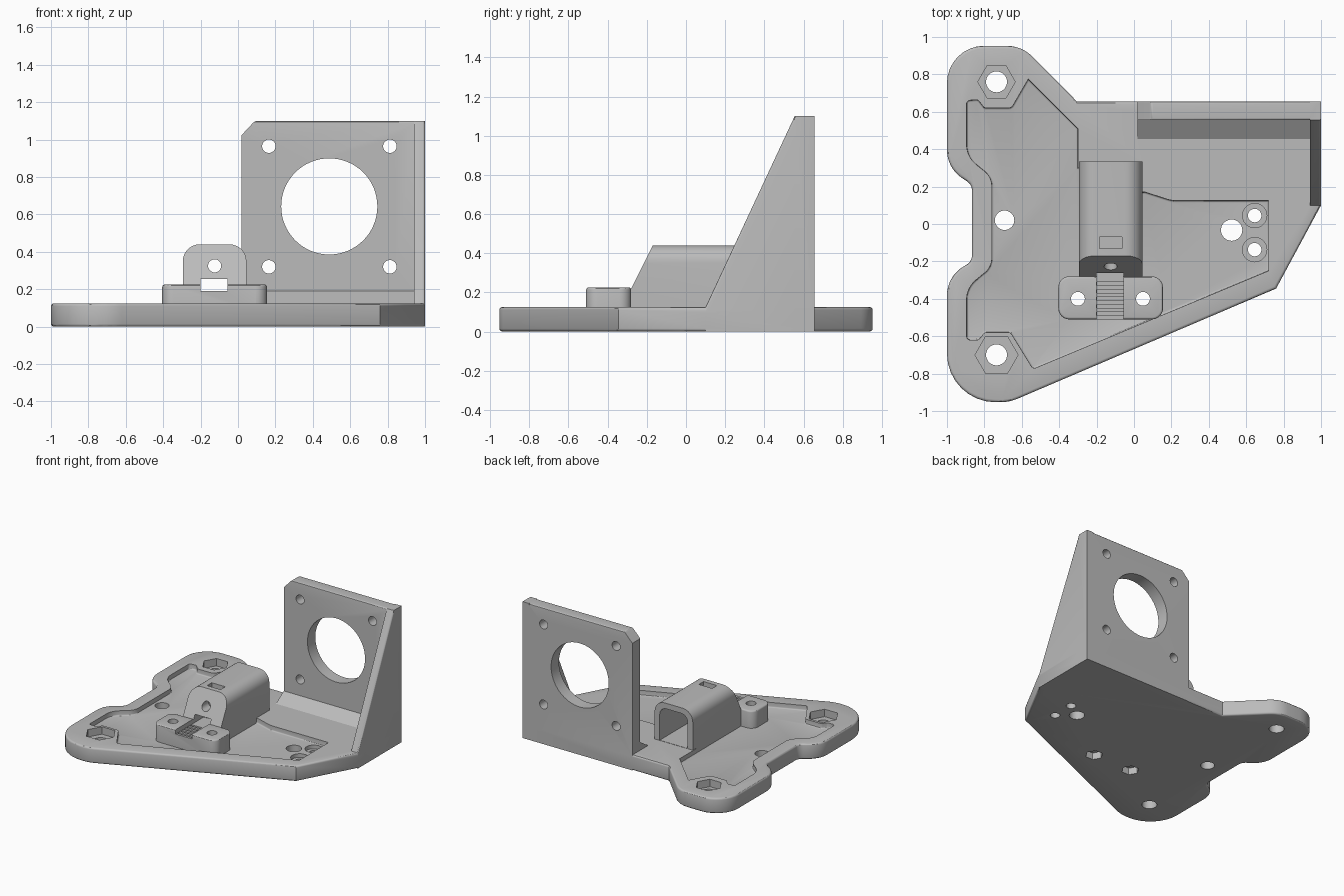
import bpy, bmesh, math
from mathutils import Vector

old = bpy.data.objects.get("Cube")
if old:
    bpy.data.objects.remove(old, do_unlink=True)

grey = bpy.data.materials.new("plain grey")
grey.use_nodes = True
COLOUR = (0.5, 0.5, 0.5, 1)
grey.diffuse_color = COLOUR
grey.node_tree.nodes["Principled BSDF"].inputs["Base Color"].default_value = COLOUR


def rounded(points, steps=8):
    """Outline from (u, v, corner radius) points."""
    out = []
    for i, p in enumerate(points):
        c = Vector(p[:2])
        r = p[2] if len(p) > 2 else 0
        if not r:
            out.append(c)
            continue
        a = (Vector(points[i - 1][:2]) - c).normalized()
        b = (Vector(points[(i + 1) % len(points)][:2]) - c).normalized()
        half = a.angle(b) / 2
        mid = c + (a + b).normalized() * (r / math.sin(half))
        s = c + a * (r / math.tan(half)) - mid
        e = c + b * (r / math.tan(half)) - mid
        turn = math.atan2(s.x * e.y - s.y * e.x, s.dot(e))
        for k in range(steps + 1):
            t = turn * k / steps
            out.append(mid + Vector((s.x * math.cos(t) - s.y * math.sin(t),
                                     s.x * math.sin(t) + s.y * math.cos(t))))
    return out


def ring(u, v, r, sides=32):
    return [Vector((u + r * math.cos(math.tau * k / sides),
                    v + r * math.sin(math.tau * k / sides))) for k in range(sides)]


def rect(u0, u1, v0, v1, r=0):
    return rounded([(u0, v0, r), (u1, v0, r), (u1, v1, r), (u0, v1, r)])


def prism(name, outline, axis, lo, hi, bevel=0, rule=None, move=None):
    """Extrude an outline along an axis; bevel the edges that obey the rule."""
    place = {"x": lambda p, w: (w, p.x, p.y),
             "y": lambda p, w: (p.x, w, p.y),
             "z": lambda p, w: (p.x, p.y, w)}[axis]
    bm = bmesh.new()
    low = [bm.verts.new(place(p, lo)) for p in outline]
    high = [bm.verts.new(place(p, hi)) for p in outline]
    bm.faces.new(low)
    bm.faces.new(high)
    for i in range(len(low)):
        bm.faces.new((low[i - 1], low[i], high[i], high[i - 1]))
    for v in bm.verts:
        if move:
            move(v.co)
    bmesh.ops.recalc_face_normals(bm, faces=bm.faces)
    if bevel:
        edges = [e for e in bm.edges if rule(e.verts[0].co, e.verts[1].co)]
        bmesh.ops.bevel(bm, geom=edges, offset=bevel, segments=3, profile=0.5, affect="EDGES")
    mesh = bpy.data.meshes.new(name)
    bm.to_mesh(mesh)
    bm.free()
    mesh.materials.append(grey)
    obj = bpy.data.objects.new(name, mesh)
    bpy.context.collection.objects.link(obj)
    return obj


def combine(body, other, operation):
    mod = body.modifiers.new(operation, "BOOLEAN")
    mod.operation, mod.solver, mod.object = operation, "EXACT", other
    bpy.context.view_layer.objects.active = body
    bpy.ops.object.modifier_apply(modifier=mod.name)
    bpy.data.objects.remove(other, do_unlink=True)


def level(z):
    return lambda a, b: abs(a.z - z) < 1e-4 and abs(b.z - z) < 1e-4


THICK = 0.125
BACK = 0.655

# Base plate with rounded rims
plate = prism("mounting_bracket", rounded([
    (-1, 0.953, 0.2), (-0.6, 0.953, 0.2), (-0.305, BACK), (1, BACK), (1, 0.1),
    (0.76, -0.345), (-0.667, -0.953, 0.25), (-1, -0.953, 0.26),
    (-1, -0.28, 0.18), (-0.866, -0.2, 0.06), (-0.866, 0.21, 0.06), (-1, 0.3, 0.18)]),
    "z", 0, THICK, 0.015, lambda a, b: abs(a.z - b.z) < 1e-4)

# Shallow pocket in the top of the plate
pocket = prism("pocket", rounded([
    (-0.3, 0.51), (-0.565, 0.775), (-0.655, 0.62, 0.03), (-0.8, 0.62, 0.02),
    (-0.835, 0.665, 0.02), (-0.895, 0.66, 0.02), (-0.895, 0.36, 0.14), (-0.76, 0.25, 0.1),
    (-0.76, -0.23, 0.1), (-0.895, -0.34, 0.14), (-0.895, -0.62, 0.02), (-0.83, -0.62, 0.02),
    (-0.8, -0.58, 0.02), (-0.66, -0.58, 0.02), (-0.54, -0.775, 0.02), (0.72, -0.25),
    (0.72, 0.125), (0.2, 0.125, 0.15), (0.06, 0.17), (0, 0.17), (0, 0.3), (-0.3, 0.3)]),
    "z", 0.085, 0.2, 0.01, level(0.085))
combine(plate, pocket, "DIFFERENCE")

# Upright motor wall, its foot fillet and the side gusset
parts = [
    prism("motor_wall", rounded([(0.02, 0), (1, 0), (1, 1.1), (0.09, 1.1), (0.02, 1.025)]),
          "y", 0.555, BACK, 0.012,
          lambda a, b: min(a.z, b.z) > 1 and max(a.x, b.x) < 1.01 and (a.z + b.z > 2.19)),
    prism("wall_foot", rounded([(0.455, 0.1), (0.455, THICK), (0.555, 0.19), (0.6, 0.19), (0.6, 0.1)]),
          "x", 0.02, 0.96),
    prism("side_gusset", rounded([(0.1, 0), (0.1, THICK), (0.555, 1.1), (BACK, 1.1), (BACK, 0)]),
          "x", 0.94, 1, 0.012,
          lambda a, b: a.x + b.x > 1.99 and max(a.y, b.y) < 0.6 and a.z + b.z > 1.2),
]


# Hollow housing with a leaning front
def lean(co):
    if co.y < 0:
        co.y = -0.28 + (co.z - 0.22) * 0.5


parts.append(prism("housing", rounded([(-0.295, 0.04), (0.045, 0.04), (0.045, 0.44, 0.09),
                                       (-0.295, 0.44, 0.09)]), "y", -0.3, 0.335, move=lean))
# Clamp block in front of the housing
parts.append(prism("clamp_block", rect(-0.405, 0.155, -0.51, -0.28, 0.06), "z", 0.04, 0.225,
                   0.012, level(0.225)))
for part in parts:
    combine(plate, part, "UNION")

cuts = []


def hole(u, v, r, axis="z", lo=-0.1, hi=0.4, sides=32):
    cuts.append(prism("hole", ring(u, v, r, sides), axis, lo, hi))


# Motor opening and its four screw holes
hole(0.488, 0.643, 0.257, "y", 0.4, 0.8, 64)
for x in (0.165, 0.812):
    for z in (0.32, 0.965):
        hole(x, z, 0.036, "y", 0.4, 0.8)
# Lobe holes with nut traps on top
for y, r in ((0.76, 0.1), (-0.7, 0.115)):
    hole(-0.735, y, 0.056)
    hole(-0.735, y, r, lo=0.065, sides=6)
# Plain plate holes and two counterbored ones
hole(-0.692, 0.02, 0.052)
hole(0.522, -0.033, 0.057)
for y in (0.045, -0.137):
    hole(0.645, y, 0.036)
    hole(0.645, y, 0.065, lo=0.055)
# Clamp screw holes with nut traps underneath
for x in (-0.3, 0.048):
    hole(x, -0.4, 0.037)
    hole(x, -0.4, 0.066, hi=0.055, sides=6)
# Housing tunnel, front hole and top slot
cuts.append(prism("tunnel", rounded([(-0.25, THICK + 0.002), (0, THICK + 0.002), (0, 0.395, 0.06),
                                     (-0.25, 0.395, 0.06)]), "y", -0.15, 0.5))
hole(-0.125, 0.325, 0.035, "y", -0.5, 0)
cuts.append(prism("top_slot", rect(-0.185, -0.065, -0.13, -0.07), "z", 0.35, 0.5))
# Belt channel with cross teeth
cuts.append(prism("channel", rect(-0.2, -0.055, 0.19, 0.255), "y", -0.6, -0.05))
for k in range(5):
    y = -0.49 + k * 0.04
    cuts.append(prism("tooth_gap", rect(-0.199, -0.056, y, y + 0.02), "z", 0.17, 0.22))

for cut in cuts:
    combine(plate, cut, "DIFFERENCE")

bpy.ops.object.select_all(action="DESELECT")
plate.select_set(True)
bpy.context.view_layer.objects.active = plate
bpy.ops.object.shade_smooth_by_angle(angle=math.radians(30))
